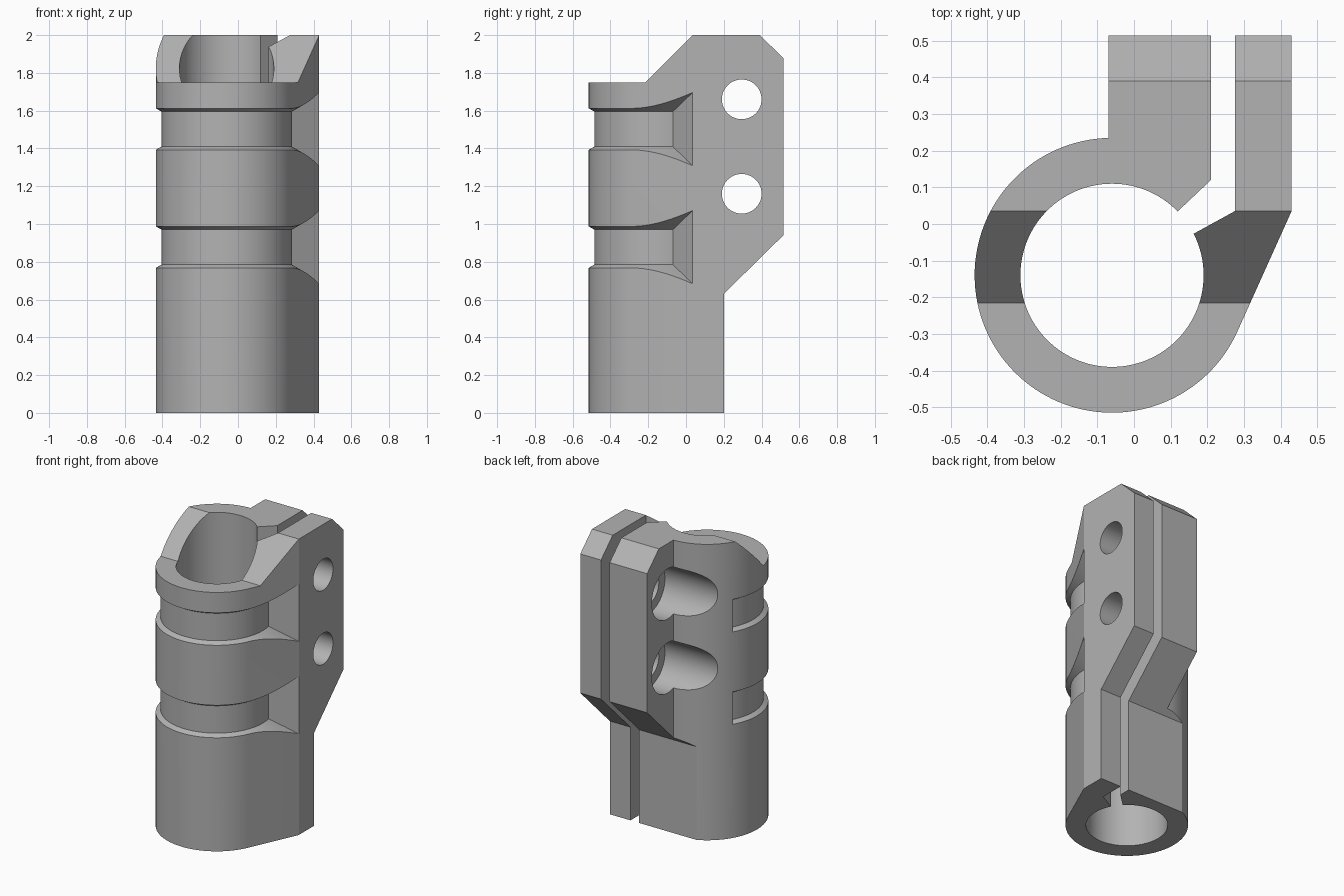
import bpy, bmesh
from math import sin, cos, pi, radians, tan
from mathutils import Matrix, Vector

if "Cube" in bpy.data.objects:
    bpy.data.objects.remove(bpy.data.objects["Cube"], do_unlink=True)

AXIS = Vector((-0.06, -0.14))
OUTER, INNER, FLOOR = 0.375, 0.25, 0.345

grey = bpy.data.materials.new("machined_grey")
grey.use_nodes = True
grey.diffuse_color = (0.45, 0.45, 0.45, 1)
grey.node_tree.nodes["Principled BSDF"].inputs["Base Color"].default_value = grey.diffuse_color


def arc(radius, start, end, steps):
    """Points on a circle around the bore axis, angles in degrees."""
    angles = [radians(start + (end - start) * i / steps) for i in range(steps + 1)]
    return [(AXIS.x + radius * cos(a), AXIS.y + radius * sin(a)) for a in angles]


def make_object(name, bm):
    bmesh.ops.recalc_face_normals(bm, faces=bm.faces)
    mesh = bpy.data.meshes.new(name)
    bm.to_mesh(mesh)
    bm.free()
    mesh.materials.append(grey)
    obj = bpy.data.objects.new(name, mesh)
    bpy.context.collection.objects.link(obj)
    return obj


def prism(name, outline, place, depth):
    """Extrude an outline; place maps 2D points to 3D."""
    bm = bmesh.new()
    face = bm.faces.new([bm.verts.new(place(*p)) for p in outline])
    ext = bmesh.ops.extrude_face_region(bm, geom=[face])
    moved = [v for v in ext["geom"] if isinstance(v, bmesh.types.BMVert)]
    bmesh.ops.translate(bm, verts=moved, vec=depth)
    return make_object(name, bm)


def cylinder_x(name, radius, x0, x1, y, z):
    bm = bmesh.new()
    spin = Matrix.Translation(((x0 + x1) / 2, y, z)) @ Matrix.Rotation(pi / 2, 4, "Y")
    bmesh.ops.create_cone(bm, cap_ends=True, segments=64, radius1=radius,
                          radius2=radius, depth=x1 - x0, matrix=spin)
    return make_object(name, bm)


def combine(target, cutter, operation):
    """Bake one boolean into the target and discard the cutter."""
    cutter.hide_render = True
    mod = target.modifiers.new("cut", "BOOLEAN")
    mod.operation, mod.object, mod.solver = operation, cutter, "EXACT"
    bpy.context.view_layer.update()
    graph = bpy.context.evaluated_depsgraph_get()
    baked = bpy.data.meshes.new_from_object(target.evaluated_get(graph))
    target.modifiers.clear()
    target.data = baked
    bpy.data.objects.remove(cutter, do_unlink=True)


def groove_cutter(z0, z1):
    """Ring with flared walls, trimmed to the front of the sleeve."""
    reach = 0.7
    rise = (reach - FLOOR) * tan(pi / 6)
    section = [(FLOOR, z0), (reach, z0 - rise), (reach, z1 + rise), (FLOOR, z1)]
    bm = bmesh.new()
    steps = 128
    rings = []
    for i in range(steps):
        a = 2 * pi * i / steps
        rings.append([bm.verts.new((AXIS.x + r * cos(a), AXIS.y + r * sin(a), z))
                      for r, z in section])
    for i in range(steps):
        a, b = rings[i], rings[(i + 1) % steps]
        for k in range(4):
            m = (k + 1) % 4
            bm.faces.new((a[k], a[m], b[m], b[k]))
    ring = make_object("groove_cutter", bm)
    region = [(-0.9, 0.05), (-0.1, 0.05), (0.278, -0.07), (0.582, 0.14),
              (0.9, 0.14), (0.9, -0.9), (-0.9, -0.9)]
    trim = prism("groove_trim", region, lambda x, y: (x, y, z0 - 1), (0, 0, 2.5))
    combine(ring, trim, "INTERSECT")
    return ring


# Split sleeve with two clamping ears, drawn in plan
plan = (arc(OUTER, 91.5, 335.8, 88)
        + [(0.43, 0.035), (0.43, 0.515), (0.275, 0.515), (0.275, 0.035)]
        + arc(INNER, 27, 44.2 - 360, 112)
        + [(0.21, 0.12), (0.21, 0.515), (-0.07, 0.515)])
clamp = prism("split_clamp_sleeve", plan, lambda x, y: (x, y, 0), (0, 0, 2))

# Side outline: sloped front top, chamfered ears, stepped back
side = [(-0.6, 0), (0.2, 0), (0.2, 0.63), (0.515, 0.94), (0.515, 1.88),
        (0.39, 2), (0.035, 2), (-0.215, 1.75), (-0.6, 1.75)]
combine(clamp, prism("side_outline", side, lambda y, z: (-0.8, y, z), (1.6, 0, 0)), "INTERSECT")

# Front grooves
for low, high in ((0.785, 0.97), (1.41, 1.595)):
    combine(clamp, groove_cutter(low, high), "DIFFERENCE")

# Bolt holes with head pockets on the wide ear
for z in (1.16, 1.66):
    combine(clamp, cylinder_x("bolt_hole", 0.105, -0.02, 0.6, 0.295, z), "DIFFERENCE")
    combine(clamp, cylinder_x("bolt_head_pocket", 0.17, -0.7, 0.07, 0.295, z), "DIFFERENCE")

# Smooth the round walls, keep edges crisp
bpy.ops.object.select_all(action="DESELECT")
clamp.select_set(True)
bpy.context.view_layer.objects.active = clamp
bpy.ops.object.shade_smooth_by_angle(angle=radians(20))
